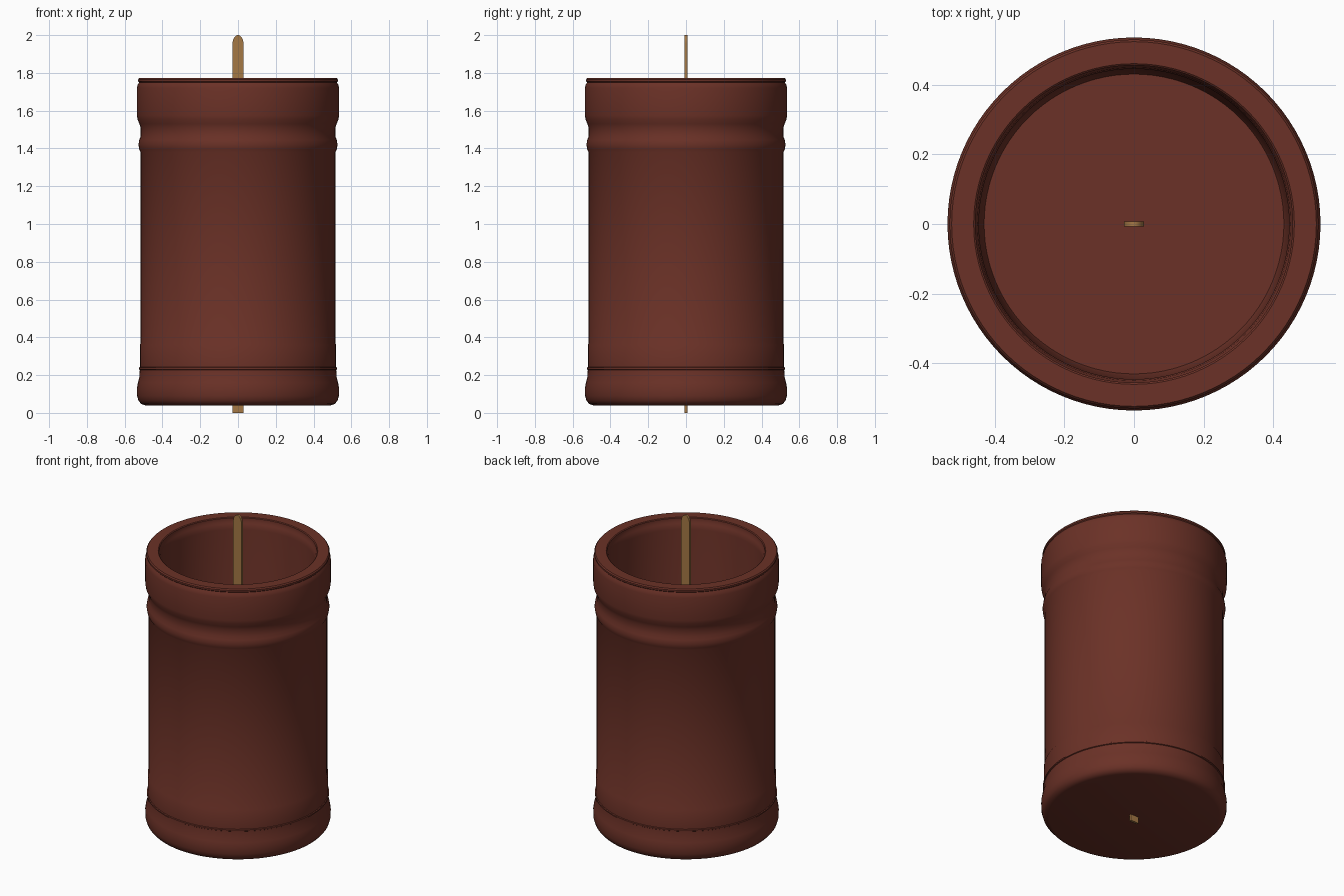
import bpy, bmesh, math

if "Cube" in bpy.data.objects:
    bpy.data.objects.remove(bpy.data.objects["Cube"])


def material(name, rgb):
    m = bpy.data.materials.new(name)
    m.diffuse_color = (*rgb, 1)
    m.use_nodes = True
    m.node_tree.nodes["Principled BSDF"].inputs["Base Color"].default_value = m.diffuse_color
    return m


def finish(name, bm, mat, angle):
    bmesh.ops.recalc_face_normals(bm, faces=bm.faces)
    me = bpy.data.meshes.new(name)
    bm.to_mesh(me)
    bm.free()
    me.materials.append(mat)
    ob = bpy.data.objects.new(name, me)
    bpy.context.collection.objects.link(ob)
    bpy.context.view_layer.objects.active = ob
    ob.select_set(True)
    bpy.ops.object.shade_smooth_by_angle(angle=math.radians(angle))
    ob.select_set(False)
    return ob


def lathe(name, profile, mat, steps=96):
    bm = bmesh.new()
    vs = [bm.verts.new((r, 0, z)) for r, z in profile]
    es = [bm.edges.new(p) for p in zip(vs, vs[1:])]
    bmesh.ops.spin(bm, geom=vs + es, cent=(0, 0, 0), axis=(0, 0, 1),
                   angle=math.tau, steps=steps, use_merge=True)
    bmesh.ops.remove_doubles(bm, verts=bm.verts, dist=1e-5)
    return finish(name, bm, mat, 35)


clay = material("red brown clay", (0.147, 0.031, 0.020))
wood = material("light wood", (0.376, 0.190, 0.060))

# Hollow cup: floor underside, foot, body, bead, collar, rim, inside wall, inner floor
lathe("cup", [
    (0, 0.04), (0.49, 0.04), (0.512, 0.047), (0.527, 0.065), (0.534, 0.09), (0.535, 0.13),
    (0.530, 0.16), (0.522, 0.19), (0.520, 0.228), (0.525, 0.231), (0.525, 0.239),
    (0.520, 0.242), (0.520, 0.36), (0.515, 0.37), (0.515, 1.38),
    (0.523, 1.395), (0.527, 1.42), (0.523, 1.445), (0.515, 1.465), (0.515, 1.51),
    (0.522, 1.53), (0.532, 1.555), (0.535, 1.575), (0.535, 1.72), (0.531, 1.737),
    (0.524, 1.75), (0.529, 1.755), (0.529, 1.765), (0.523, 1.772),
    (0.46, 1.772), (0.455, 1.768), (0.455, 1.745), (0.449, 1.735), (0.445, 1.70),
    (0.437, 0.14), (0.43, 0.12), (0, 0.12)], clay)

# Flat stick with rounded top, running through the cup floor
bm = bmesh.new()
w, t = 0.029, 0.007
outline = [(-w, 0), (w, 0)] + [
    (w * math.cos(a), 1.955 + 0.045 * math.sin(a))
    for a in (math.pi * i / 14 for i in range(15))]
face = bm.faces.new([bm.verts.new((x, -t, z)) for x, z in outline])
ext = bmesh.ops.extrude_face_region(bm, geom=[face])
bmesh.ops.translate(bm, vec=(0, 2 * t, 0),
                    verts=[v for v in ext["geom"] if isinstance(v, bmesh.types.BMVert)])
finish("stick", bm, wood, 30)
